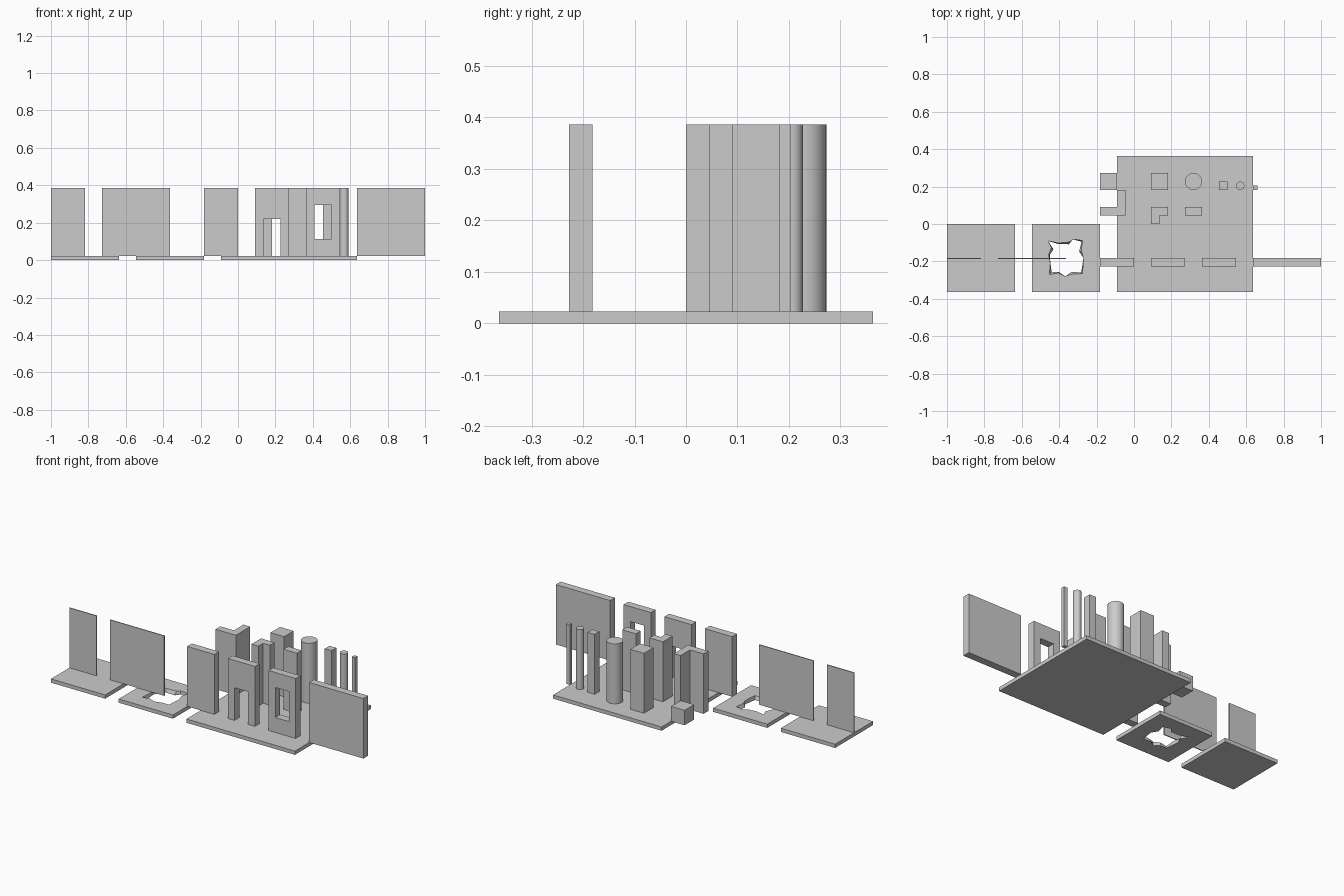
import bpy, bmesh, math

if "Cube" in bpy.data.objects:
    bpy.data.objects.remove(bpy.data.objects["Cube"])

U = 1 / 11            # modular grid unit
FLOOR = 0.25          # slab thickness, in grid units
TOP = 4.25            # top of walls and pillars, in grid units

grey = bpy.data.materials.new("plain_grey")
grey.diffuse_color = (0.6, 0.6, 0.6, 1)
grey.use_nodes = True
grey.node_tree.nodes["Principled BSDF"].inputs["Base Color"].default_value = grey.diffuse_color


def finish(name, bm):
    bmesh.ops.recalc_face_normals(bm, faces=bm.faces)
    bmesh.ops.scale(bm, vec=(U, U, U), verts=bm.verts)
    me = bpy.data.meshes.new(name)
    bm.to_mesh(me)
    bm.free()
    me.materials.append(grey)
    ob = bpy.data.objects.new(name, me)
    bpy.context.collection.objects.link(ob)
    return ob


def extrude(name, pts, vec):
    """Solid made from a flat outline swept along vec."""
    bm = bmesh.new()
    face = bm.faces.new([bm.verts.new(p) for p in pts])
    res = bmesh.ops.extrude_face_region(bm, geom=[face], use_keep_orig=True)
    moved = [g for g in res["geom"] if isinstance(g, bmesh.types.BMVert)]
    bmesh.ops.translate(bm, vec=vec, verts=moved)
    return finish(name, bm)


def prism(name, outline, z0=FLOOR, z1=TOP):
    return extrude(name, [(x, y, z0) for x, y in outline], (0, 0, z1 - z0))


def box(name, x0, x1, y0, y1, z0=FLOOR, z1=TOP):
    return prism(name, [(x0, y0), (x1, y0), (x1, y1), (x0, y1)], z0, z1)


def cylinder(name, x, y, r, n=32):
    ring = [(x + r * math.cos(2 * math.pi * i / n),
             y + r * math.sin(2 * math.pi * i / n)) for i in range(n)]
    ob = prism(name, ring)
    for p in ob.data.polygons:
        p.use_smooth = len(p.vertices) == 4
    for e in ob.data.edges:   # keep the rims crisp
        a, b = (ob.data.vertices[i].co.z for i in e.vertices)
        if abs(a - b) < 1e-6:
            e.use_edge_sharp = True
    return ob


# floor slabs
box("small_floor", -11, -7, -4, 0, 0, FLOOR)
box("large_floor", -1, 7, -4, 4, 0, FLOOR)

# floor slab with a ragged hole whose sides slope unevenly
hole = [(-1.05, 1.0), (-.45, .88), (.2, .94), (.4, 1.1), (.98, 1.03), (.9, .45),
        (1.03, 0), (.96, -.92), (.4, -.94), (-.05, -1.08), (-.45, -.88),
        (-.98, -.98), (-.92, -.28), (-1.02, .2), (-.86, .6)]
bm = bmesh.new()
rings = []
for z in (0, FLOOR):
    outer = [bm.verts.new((-4 + sx * 2, -2 + sy * 2, z))
             for sx, sy in ((-1, -1), (1, -1), (1, 1), (-1, 1))]
    inner = []
    for i, (x, y) in enumerate(hole):
        s = 1 - 0.07 * (i % 3) if z == 0 else 1.0
        inner.append(bm.verts.new((-4 + x * s, -2 + y * s, z)))
    edges = [bm.edges.new((r[i - 1], r[i])) for r in (outer, inner) for i in range(len(r))]
    bmesh.ops.triangle_fill(bm, use_beauty=True, use_dissolve=False, edges=edges)
    rings.append((outer, inner))
for low, high in zip(*rings):
    for i in range(len(low)):
        bm.faces.new((low[i - 1], low[i], high[i], high[i - 1]))
finish("broken_floor", bm)

# thin panel walls
box("thin_half_wall", -11, -9, -2.06, -2)
box("thin_wall", -8, -4, -2.06, -2)

# thick walls
Y0, Y1 = -2.5, -2.0
box("half_wall", -2, 0, Y0, Y1)
box("full_wall", 7, 11, Y0, Y1)

# wall with doorway: arch-shaped profile swept through the wall
DOOR = 2.43
door = [(1, FLOOR), (1.5, FLOOR), (1.5, DOOR), (2.5, DOOR),
        (2.5, FLOOR), (3, FLOOR), (3, TOP), (1, TOP)]
extrude("door_wall", [(x, Y0, z) for x, z in door], (0, Y1 - Y0, 0))

# wall with window: frame of matching outer and inner rectangles
bm = bmesh.new()
loops = []
for y in (Y0, Y1):
    for x0, x1, z0, z1 in ((4, 6, FLOOR, TOP), (4.5, 5.5, 1.25, 3.25)):
        loops.append([bm.verts.new(p) for p in
                      ((x0, y, z0), (x1, y, z0), (x1, y, z1), (x0, y, z1))])
for a, b in ((0, 1), (2, 3), (0, 2), (1, 3)):
    for i in range(4):
        bm.faces.new((loops[a][i - 1], loops[a][i], loops[b][i], loops[b][i - 1]))
finish("window_wall", bm)

# corner pieces and stub wall
prism("large_corner", [(-2, .5), (-.5, .5), (-.5, 2), (-1, 2), (-1, 1), (-2, 1)])
prism("small_corner", [(1, 0), (1.5, 0), (1.5, .5), (2, .5), (2, 1), (1, 1)])
box("stub_wall", 3, 4, .5, 1)

# loose block and pillars
box("block", -2, -1, 2, 3, FLOOR, FLOOR + 1)
for label, x, size in (("large", 1, 1), ("medium", 5, .5), ("small", 7, .25)):
    box(label + "_square_pillar", x, x + size, 2, 2 + size)
cylinder("large_round_pillar", 3.5, 2.5, .5)
cylinder("small_round_pillar", 6.25, 2.25, .25)
